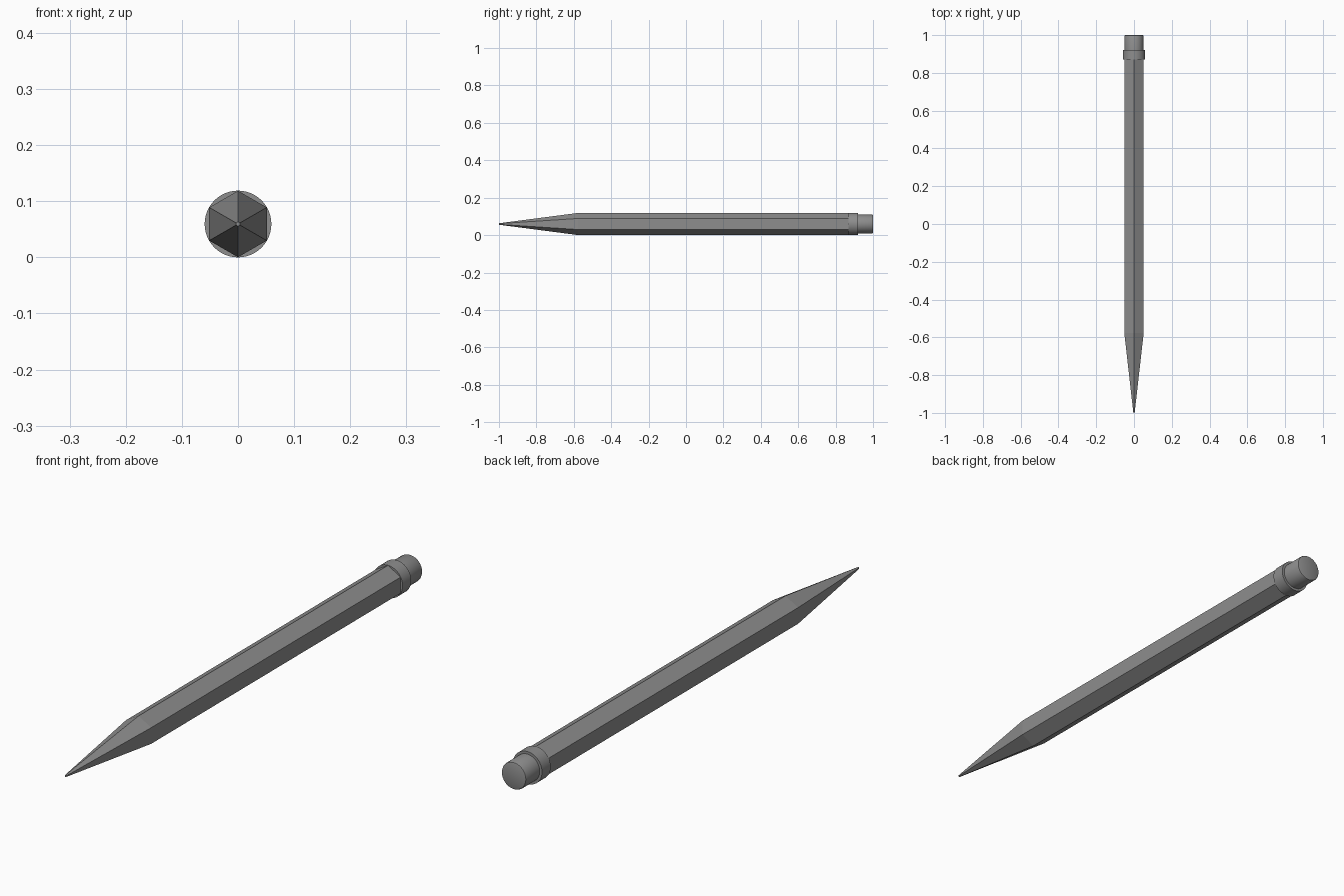
import bpy, math

if "Cube" in bpy.data.objects:
    bpy.data.objects.remove(bpy.data.objects["Cube"])

R = 0.0595   # outer radius, also the height of the axis

grey = bpy.data.materials.new("graphite grey")
grey.diffuse_color = (0.27, 0.27, 0.27, 1)
grey.use_nodes = True
grey.node_tree.nodes["Principled BSDF"].inputs["Base Color"].default_value = grey.diffuse_color


def lathe(name, sides, profile):
    """Closed solid along y from (y, radius) rings; first corner points up."""
    verts, faces = [], []
    for y, r in profile:
        for i in range(sides):
            a = 2 * math.pi * i / sides
            verts.append((r * math.sin(a), y, R + r * math.cos(a)))
    for k in range(len(profile) - 1):
        for i in range(sides):
            j = (i + 1) % sides
            a, b = k * sides, (k + 1) * sides
            faces.append((a + i, b + i, b + j, a + j))
    faces.append(tuple(range(sides)))
    faces.append(tuple(reversed(range(len(verts) - sides, len(verts)))))
    mesh = bpy.data.meshes.new(name)
    mesh.from_pydata(verts, [], faces)
    mesh.materials.append(grey)
    mesh.update()
    obj = bpy.data.objects.new(name, mesh)
    bpy.context.collection.objects.link(obj)
    return obj


# Hexagonal shaft with sharpened point
lathe("pencil_body", 6, [(-1.0, 0.004), (-0.577, R - 0.0003), (0.90, R - 0.0003)])

# Round metal collar and eraser with a softened rim
ferrule = lathe("ferrule", 48, [(0.87, R), (0.92, R)])
eraser = lathe("eraser", 48, [(0.91, 0.05), (0.995, 0.05), (0.9985, 0.0485), (1.0, 0.045)])

for obj in (ferrule, eraser):
    bpy.ops.object.select_all(action='DESELECT')
    obj.select_set(True)
    bpy.context.view_layer.objects.active = obj
    bpy.ops.object.shade_smooth_by_angle(angle=math.radians(40))
